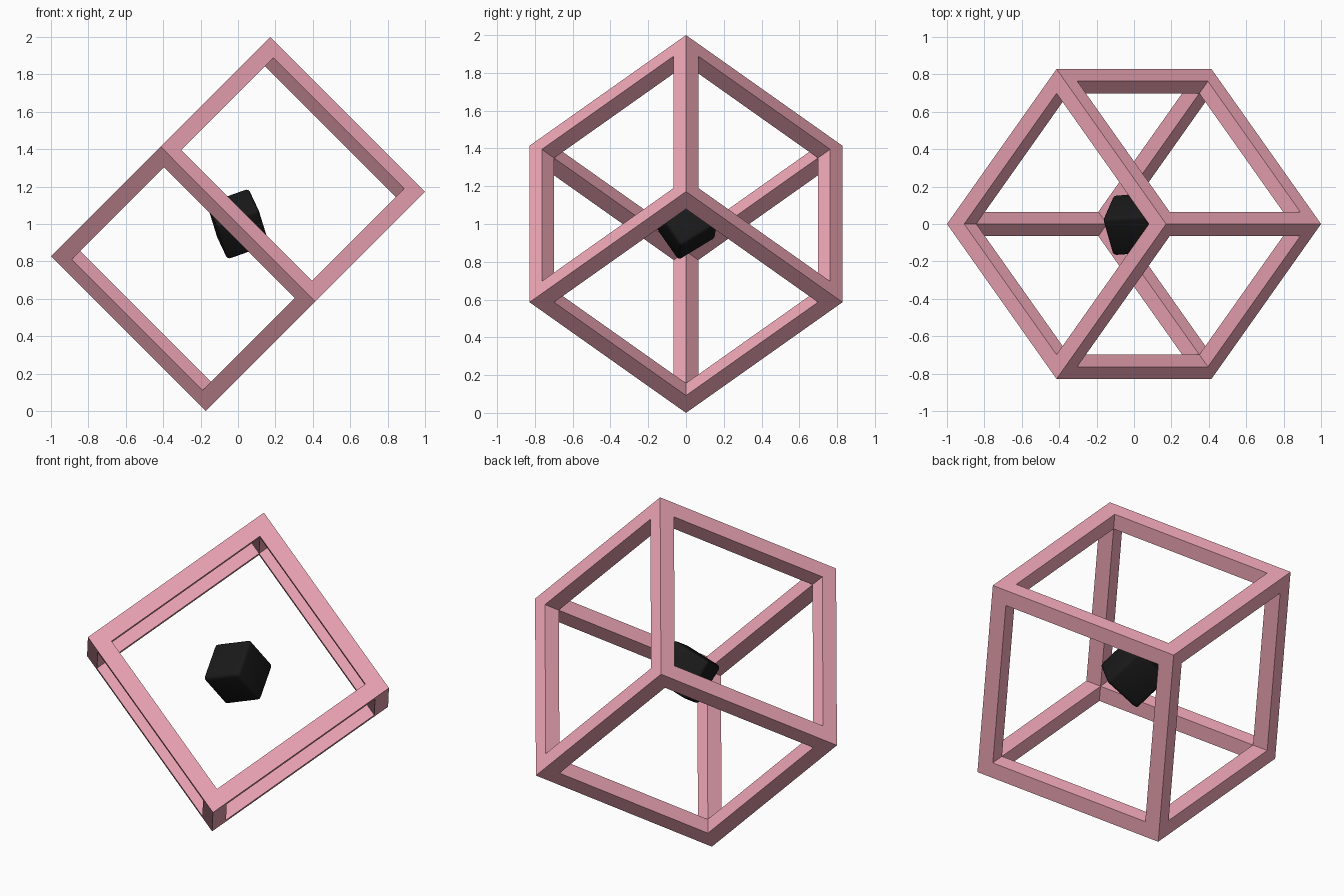
import bpy, bmesh, itertools
from mathutils import Vector, Matrix

if "Cube" in bpy.data.objects:
    bpy.data.objects.remove(bpy.data.objects["Cube"])

CENTER = Vector((0, 0, 1))


def material(name, rgb):
    m = bpy.data.materials.new(name)
    m.diffuse_color = (*rgb, 1)
    m.use_nodes = True
    m.node_tree.nodes["Principled BSDF"].inputs["Base Color"].default_value = m.diffuse_color
    return m


def make_object(name, bm, axes, mat):
    """Rotate the local axes onto the given world axes and link the mesh."""
    mesh = bpy.data.meshes.new(name)
    bmesh.ops.recalc_face_normals(bm, faces=bm.faces)
    bm.to_mesh(mesh)
    bm.free()
    obj = bpy.data.objects.new(name, mesh)
    bpy.context.collection.objects.link(obj)
    rot = Matrix(axes).transposed().to_4x4()
    mesh.transform(Matrix.Translation(CENTER) @ rot)
    mesh.materials.append(mat)
    return obj


# cube frame: square bars along all twelve edges, overlapping cells removed
side, bar = 1.1716, 0.092
h = side / 2
cuts = [-h, -h + bar, h - bar, h]


def solid(c):
    return all(0 <= i <= 2 for i in c) and sum(i == 1 for i in c) <= 1


bm = bmesh.new()
for cell in filter(solid, itertools.product(range(3), repeat=3)):
    for axis in range(3):
        for step in (0, 1):
            near = list(cell)
            near[axis] += 2 * step - 1
            if solid(near):
                continue
            b, c = (axis + 1) % 3, (axis + 2) % 3
            ring = []
            for db, dc in ((0, 0), (1, 0), (1, 1), (0, 1)):
                p = list(cell)
                p[axis] += step
                p[b] += db
                p[c] += dc
                ring.append(bm.verts.new([cuts[i] for i in p]))
            bm.faces.new(ring if step else ring[::-1])
bmesh.ops.remove_doubles(bm, verts=bm.verts, dist=1e-4)
r = 0.5 ** 0.5
frame_axes = [(0.5, r, 0.5), (-r, 0, r), (0.5, -r, 0.5)]
frame_axes = [Vector((0.5, r, 0.5)), Vector((0.5, -r, 0.5)), Vector((-r, 0, r))]
if Matrix(frame_axes).determinant() < 0:
    frame_axes[0], frame_axes[1] = frame_axes[1], frame_axes[0]
make_object("cube_frame", bm, frame_axes, material("pink", (0.9, 0.4, 0.49)))

# small tilted core cube with softened edges
bm = bmesh.new()
bmesh.ops.create_cube(bm, size=0.24)
bmesh.ops.bevel(bm, geom=bm.edges[:], offset=0.02, segments=3, profile=0.5,
                affect='EDGES')
n = Vector((-0.94, -0.065, -0.335)).normalized()
d = Vector((-0.088, 0.06, 0.285))
d = (d - d.dot(n) * n).normalized()
e = n.cross(d)
core = make_object("core_cube", bm, [n, (d + e) * r, (e - d) * r],
                   material("black", (0.01, 0.01, 0.01)))
bpy.context.view_layer.objects.active = core
core.select_set(True)
bpy.ops.object.shade_smooth_by_angle(angle=0.6)
